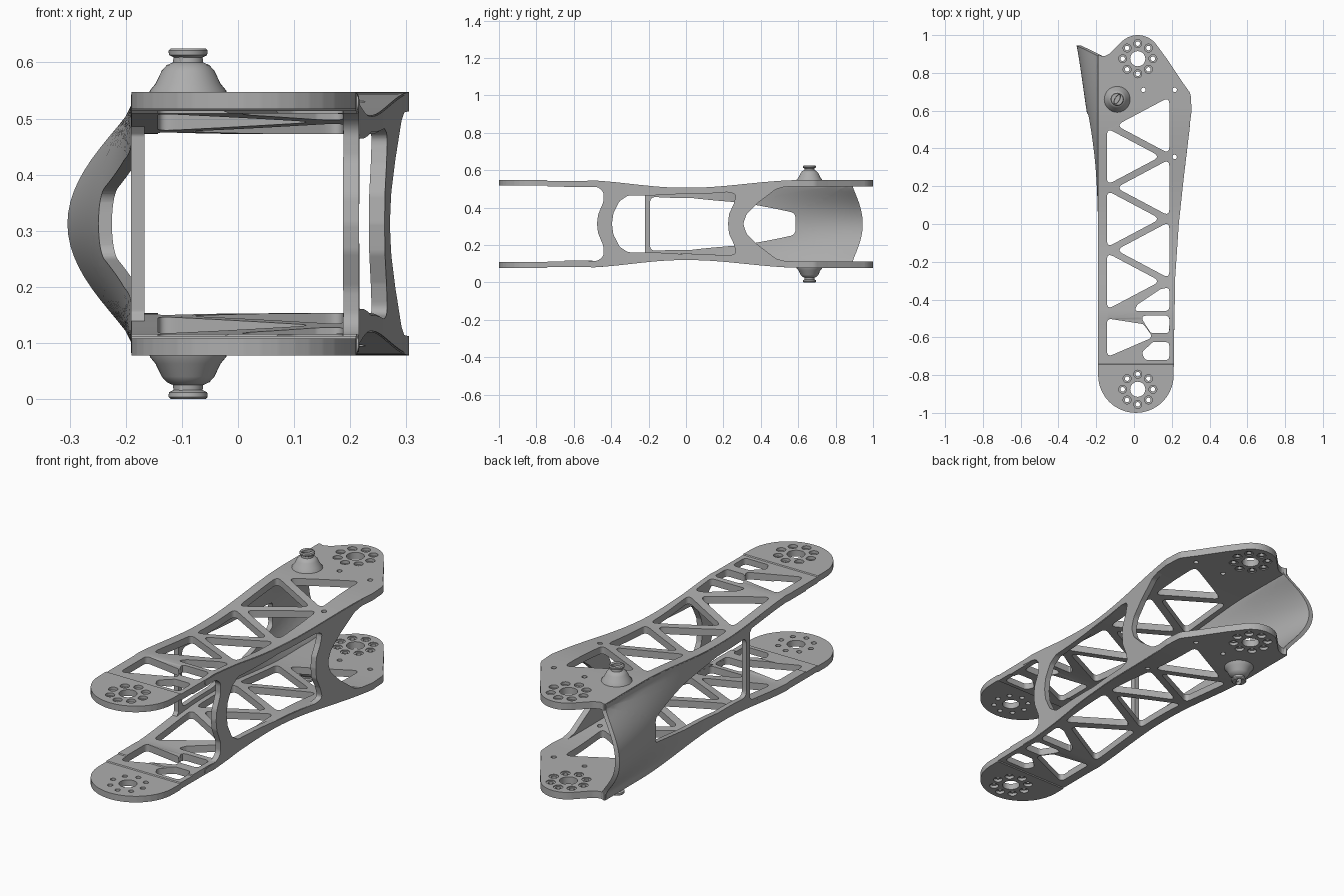
import bpy, bmesh, math
from mathutils import Vector

cube = bpy.data.objects.get("Cube")
if cube:
    bpy.data.objects.remove(cube)

ZC = 0.3125      # mid height, also the mirror plane
H = 0.2345       # half height at the plate ends

grey = bpy.data.materials.new("machined_grey")
grey.use_nodes = True
grey.diffuse_color = (0.42, 0.42, 0.42, 1)
grey.node_tree.nodes["Principled BSDF"].inputs["Base Color"].default_value = (0.42, 0.42, 0.42, 1)


# ---------- helpers ----------
def fillet(pts, r, n=6):
    """Round every corner of a closed polygon."""
    out = []
    for i, p in enumerate(pts):
        p = Vector(p)
        a, b = Vector(pts[i - 1]) - p, Vector(pts[(i + 1) % len(pts)]) - p
        half = max(a.angle(b) / 2, 0.05)
        d = min(r / math.tan(half) if half < 1.56 else r, 0.48 * a.length, 0.48 * b.length)
        a, b = p + a.normalized() * d, p + b.normalized() * d
        for k in range(n + 1):
            t = k / n
            out.append(a * (1 - t) ** 2 + p * 2 * t * (1 - t) + b * t * t)
    return out


def circle(cx, cy, r, n=24):
    return [Vector((cx + r * math.cos(k * math.tau / n), cy + r * math.sin(k * math.tau / n)))
            for k in range(n)]


def mirrored(half):
    """Close an upper half outline with its reflection in the second axis."""
    return half + [(u, -v) for u, v in reversed(half) if v > 0]


def smoothstep(t):
    t = min(max(t, 0), 1)
    return t * t * (3 - 2 * t)


def top(y):
    """Outer face of the upper plate above the mid plane, with the waist."""
    dip = smoothstep((y + 0.57) / 0.55) if y < 0 else smoothstep((0.62 - y) / 0.6)
    step = 0.004 if -0.742 < y < -0.5 else 0
    return H - max(0.041 * dip, step)


EDGE = [(-0.8, 0.21), (-0.3, 0.215), (0, 0.235), (0.25, 0.262), (0.5, 0.292), (0.62, 0.302)]


def edge(y):
    """Left edge of the plates."""
    for (y0, x0), (y1, x1) in zip(EDGE, EDGE[1:]):
        if y <= y1:
            return x0 + (x1 - x0) * (y - y0) / (y1 - y0)
    return EDGE[-1][1]


def finish(name, bm, mirror):
    bmesh.ops.recalc_face_normals(bm, faces=bm.faces)
    me = bpy.data.meshes.new(name)
    bm.to_mesh(me)
    bm.free()
    me.materials.append(grey)
    ob = bpy.data.objects.new(name, me)
    ob.location.z = ZC
    bpy.context.collection.objects.link(ob)
    if mirror:
        m = ob.modifiers.new("Mirror", "MIRROR")
        m.use_axis = (False, False, True)
        m.use_clip = False
        m.use_mirror_merge = False
    bpy.ops.object.select_all(action="DESELECT")
    ob.select_set(True)
    bpy.context.view_layer.objects.active = ob
    bpy.ops.object.shade_smooth_by_angle(angle=math.radians(32))
    return ob


def sheet(name, loops, cuts_u, cuts_v, deform, mirror=False):
    """Flat sheet (outline and holes) two units thick, sliced, then bent."""
    cu = bpy.data.curves.new(name + "_outline", "CURVE")
    cu.dimensions, cu.fill_mode, cu.extrude = "2D", "BOTH", 1.0
    for loop in loops:
        sp = cu.splines.new("POLY")
        sp.points.add(len(loop) - 1)
        for p, q in zip(sp.points, loop):
            p.co = (q[0], q[1], 0, 1)
        sp.use_cyclic_u = True
    tmp = bpy.data.objects.new(name + "_outline", cu)
    bpy.context.collection.objects.link(tmp)
    me = bpy.data.meshes.new_from_object(tmp.evaluated_get(bpy.context.evaluated_depsgraph_get()))
    bpy.data.objects.remove(tmp)
    bpy.data.curves.remove(cu)
    bm = bmesh.new()
    bm.from_mesh(me)
    bpy.data.meshes.remove(me)
    bmesh.ops.remove_doubles(bm, verts=bm.verts, dist=0.0002)
    for axis, cuts in ((0, cuts_u), (1, cuts_v)):
        for c in cuts:
            co, no = Vector((0, 0, 0)), Vector((0, 0, 0))
            co[axis], no[axis] = c, 1
            bmesh.ops.bisect_plane(bm, geom=bm.verts[:] + bm.edges[:] + bm.faces[:],
                                   dist=0.0001, plane_co=co, plane_no=no)
    for v in bm.verts:
        v.co = deform(*v.co)
    return finish(name, bm, mirror)


def steps(a, b, n):
    return [a + (b - a) * i / n for i in range(n + 1)]


# ---------- truss plates ----------
end_arc = [(0.01 - 0.2 * math.cos(t), -0.8 - 0.2 * math.sin(t)) for t in steps(0, math.pi, 20)]
tip_arc = [(0.02 + 0.122 * math.cos(t), 0.878 + 0.122 * math.sin(t)) for t in steps(0.55, 2.45, 12)]
outline = fillet(end_arc + [(x, y) for y, x in EDGE[1:5]]
                 + [(0.305, 0.6), (0.3, 0.69), (0.25, 0.76), (0.17, 0.88)]
                 + tip_arc + [(-0.13, 0.9), (-0.165, 0.885), (-0.19, 0.9)], 0.05, 3)

# alternating triangles, then the smaller slots near the front
windows = []
for i in range(6):
    base, tip, mid = (0.187, -0.095, 0.522) if i % 2 == 0 else (-0.143, 0.14, 0.357)
    mid -= 0.33 * (i // 2)
    windows.append([(base, mid + 0.15), (base, mid - 0.15), (tip, mid)])
windows += [
    [(0.187, -0.335), (0.187, -0.46), (0.0, -0.46), (0.02, -0.425), (0.14, -0.345)],
    [(0.187, -0.485), (0.187, -0.578), (0.09, -0.578), (0.03, -0.485)],
    [(-0.143, -0.5), (-0.143, -0.705), (0.1, -0.6), (0.05, -0.53)],
    [(0.187, -0.625), (0.187, -0.72), (0.06, -0.72), (0.04, -0.68), (0.1, -0.625)],
]
bolts = [(0.02 + 0.08 * math.cos(k * math.pi / 4), cy + 0.08 * math.sin(k * math.pi / 4))
         for cy in (0.875, -0.875) for k in range(8)]
holes = [fillet(w, 0.022) for w in windows]
holes += [circle(0.02, cy, 0.04, 32) for cy in (0.875, -0.875)]
holes += [circle(x, y, 0.021) for x, y in bolts]
holes += [circle(x, y, 0.012, 16) for x, y in ((0.05, 0.71), (0.215, 0.71), (0.215, 0.355))]


def bend_plate(x, y, s):
    t = top(y)
    if s > 0:
        return (x, y, t)
    return (x, y, t - 0.03 if y < -0.652 else t - 0.034)


sheet("truss_plates", [outline] + holes,
      [], steps(-0.6, 0.65, 36) + [-0.744, -0.74, -0.654, -0.65], bend_plate, True)

# countersunk seats in the bolt circles
seats = [circle(x, y, r) for x, y in bolts for r in (0.0215, 0.012)]
sheet("bolt_seats", seats, [], [], lambda x, y, s: (x, y, H - 0.022 + 0.008 * s), True)

# ---------- left side frame with bowed struts ----------
frame = mirrored([(-0.476, 0), (-0.47, 0.05), (-0.442, 0.12), (-0.44, 0.175), (-0.47, 0.2),
                  (-0.56, 0.208), (-0.56, 0.232), (0.58, 0.232), (0.58, 0.212),
                  (0.48, 0.19), (0.385, 0.12), (0.325, 0.06), (0.305, 0)])
frame_gap = mirrored([(-0.396, 0), (-0.388, 0.06), (-0.355, 0.13), (-0.31, 0.165),
                      (-0.2, 0.175), (0.0, 0.198), (0.22, 0.195), (0.27, 0.18),
                      (0.255, 0.12), (0.23, 0.06), (0.225, 0)])


def bend_frame(y, v, s):
    return (edge(y) + 0.002 - (0.028 if s < 0 else 0), y, v * top(y) / H)


sheet("left_side_frame", [fillet(frame, 0.06), fillet(frame_gap, 0.05)],
      steps(-0.55, 0.56, 30), [], bend_frame)

# ---------- flared shell on the right side ----------
shell = mirrored([(-0.22, 0.18), (-0.235, 0.2), (-0.3, 0.212), (-0.3, 0.23), (0.89, 0.23)])
shell_gap = mirrored([(-0.192, 0.168), (0.03, 0.168), (0.3, 0.125), (0.585, 0.058)])


def bend_shell(y, v, s):
    w = v * top(y) / H
    bulge = max(0, 1 - (w / 0.207) ** 2) ** 1.3
    flare = 0.115 * (max(y, 0) / 0.9) ** 1.6 * bulge
    sweep = 0.055 * bulge * smoothstep((y - 0.6) / 0.29)
    return (-0.191 - flare + (0.024 if s < 0 else 0), y + sweep, w)


sheet("right_flared_shell", [fillet(shell, 0.012), fillet(shell_gap, 0.035)],
      steps(-0.2, 0.86, 30), steps(-0.21, 0.21, 22), bend_shell)

# ---------- turned posts on the outer faces ----------
profile = [(0.07, 0.54), (0.068, 0.55), (0.058, 0.562), (0.047, 0.585), (0.038, 0.595),
           (0.027, 0.6), (0.026, 0.609), (0.034, 0.613), (0.035, 0.621), (0.031, 0.625),
           (0.018, 0.625), (0.016, 0.59), (0, 0.59)]
bm = bmesh.new()
verts = [bm.verts.new((r, 0, z - ZC)) for r, z in profile]
edges = [bm.edges.new(pair) for pair in zip(verts, verts[1:])]
bmesh.ops.spin(bm, geom=verts + edges, cent=(0, 0, 0), axis=(0, 0, 1), angle=math.tau, steps=40)
bmesh.ops.remove_doubles(bm, verts=bm.verts, dist=0.0002)
for v in bm.verts:
    # the socket in the cap is a slanted oval
    if v.co.xy.length < 0.02:
        x, y = v.co.x, v.co.y
        v.co.x, v.co.y = 0.9 * x + 0.4 * y, 0.4 * x + 1.4 * y
    v.co.x -= 0.089
    v.co.y += 0.66
finish("turned_posts", bm, True)
